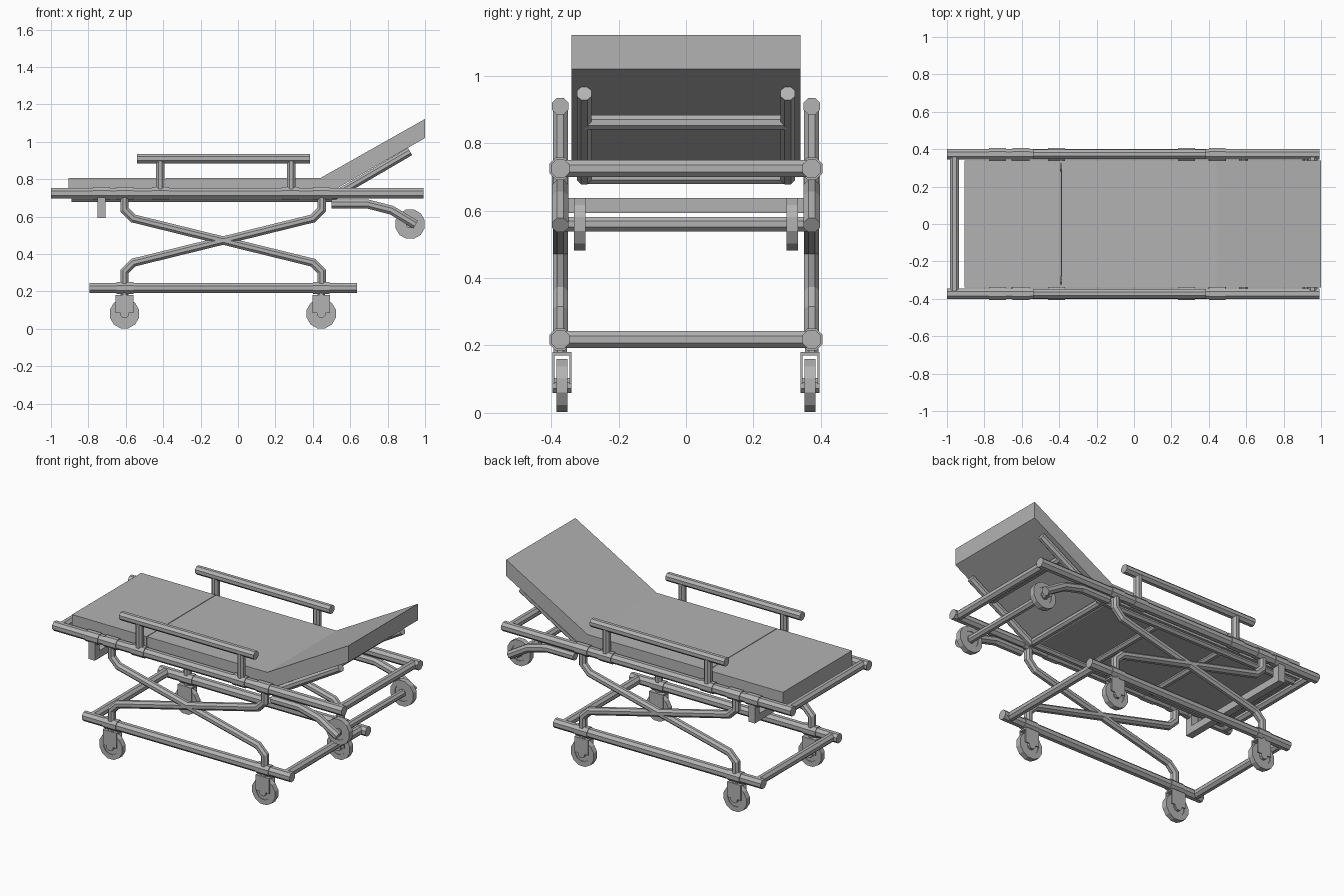
import bpy, bmesh, math
from mathutils import Vector

if "Cube" in bpy.data.objects:
    bpy.data.objects.remove(bpy.data.objects["Cube"])

GREY = bpy.data.materials.new("plain grey")
GREY.diffuse_color = (0.45, 0.45, 0.45, 1)
GREY.use_nodes = True
GREY.node_tree.nodes["Principled BSDF"].inputs["Base Color"].default_value = GREY.diffuse_color


def finish(name, bm):
    bmesh.ops.recalc_face_normals(bm, faces=bm.faces)
    mesh = bpy.data.meshes.new(name)
    bm.to_mesh(mesh)
    bm.free()
    mesh.materials.append(GREY)
    ob = bpy.data.objects.new(name, mesh)
    bpy.context.collection.objects.link(ob)
    return ob


def tube(name, pts, r, sides=8):
    """Mitred flat-sided tube along a planar path."""
    pts = [Vector(p) for p in pts]
    d0 = pts[-1] - pts[0]
    n = Vector((1, 0, 0)) if abs(d0.y) > 1e-4 else Vector((0, 1, 0))
    bm = bmesh.new()
    rings = []
    for i, p in enumerate(pts):
        a = (p - pts[max(i - 1, 0)]).normalized()
        b = (pts[min(i + 1, len(pts) - 1)] - p).normalized()
        t = (a + b).normalized()
        stretch = 1 / max(t.dot(b if b.length else a), 0.3)
        side = t.cross(n) * stretch
        ring = []
        for k in range(sides):
            ang = 2 * math.pi * (k + 0.5) / sides
            ring.append(bm.verts.new(p + r * (math.cos(ang) * n + math.sin(ang) * side)))
        rings.append(ring)
    for r0, r1 in zip(rings, rings[1:]):
        for k in range(sides):
            j = (k + 1) % sides
            bm.faces.new((r0[k], r0[j], r1[j], r1[k]))
    bm.faces.new(rings[0])
    bm.faces.new(rings[-1])
    return finish(name, bm)


def prism(name, profile, y0, y1):
    """Extrude an x/z outline from y0 to y1."""
    bm = bmesh.new()
    f = bm.faces.new([bm.verts.new((x, y0, z)) for x, z in profile])
    ext = bmesh.ops.extrude_face_region(bm, geom=[f])
    vs = [v for v in ext["geom"] if isinstance(v, bmesh.types.BMVert)]
    bmesh.ops.translate(bm, verts=vs, vec=(0, y1 - y0, 0))
    return finish(name, bm)


def box(name, x0, x1, y0, y1, z0, z1):
    return prism(name, [(x0, z0), (x1, z0), (x1, z1), (x0, z1)], y0, y1)


def wheel(name, x, y, z, r=0.081, w=0.034, sides=12):
    """Tyre lathed around y with a recessed disc and a hub."""
    prof = [(0.02, 0.5), (0.024, 0.5), (0.024, 0.36), (0.05, 0.36), (0.05, 0.5), (r, 0.5)]
    prof = prof + [(a, -b) for a, b in reversed(prof)]
    bm = bmesh.new()
    rings = []
    for k in range(sides):
        ang = 2 * math.pi * (k + 0.5) / sides
        rings.append([bm.verts.new((x + a * math.cos(ang), y + b * w, z + a * math.sin(ang)))
                      for a, b in prof])
    for k in range(sides):
        p, q = rings[k], rings[(k + 1) % sides]
        for i in range(len(prof) - 1):
            bm.faces.new((p[i], p[i + 1], q[i + 1], q[i]))
    bm.faces.new([g[0] for g in rings])
    bm.faces.new([g[-1] for g in rings])
    return finish(name, bm)


Y = 0.373          # side frame plane
TOP, LOW = 0.725, 0.218
CX = -0.08         # middle of the crossed legs

for s, tag in ((-1, "front"), (1, "back")):
    y = s * Y

    def path(*xz, yy=y):
        return [(x, yy, z) for x, z in xz]

    # long rails
    tube(f"{tag}_top_rail", path((-1, TOP), (0.992, TOP)), 0.030)
    tube(f"{tag}_lower_rail", path((-0.795, LOW), (0.635, LOW)), 0.030)

    # clamps around the rails
    for x in (-0.73, -0.605, -0.415, 0.28, 0.445):
        tube(f"{tag}_top_clamp", path((x - 0.045, TOP), (x + 0.045, TOP)), 0.035)
    for x in (-0.605, 0.445):
        tube(f"{tag}_lower_clamp", path((x - 0.045, LOW), (x + 0.045, LOW)), 0.035)

    # crossed bent legs
    for m in (-1, 1):
        half = [(0.527, 0.235), (0.527, 0.165), (0.48, 0.118)]
        pts = [(CX + m * a, 0.472 + b) for a, b in half]
        pts += [(CX - m * a, 0.472 - b) for a, b in reversed(half)]
        tube(f"{tag}_crossed_leg", path(*pts), 0.024)

    # guard rail and posts
    tube(f"{tag}_guard_rail", path((-0.54, 0.91), (0.385, 0.91)), 0.027)
    for x in (-0.415, 0.285):
        tube(f"{tag}_guard_post", path((x, TOP), (x, 0.91)), 0.024)

    # bent arm and loading wheel at the head end
    tube(f"{tag}_loading_arm",
         path((0.50, 0.668), (0.69, 0.668), (0.82, 0.635), (0.95, 0.557)), 0.026)
    wheel(f"{tag}_loading_wheel", 0.92, s * 0.315, 0.56)

    # tube carrying the mattress and backrest
    tube(f"{tag}_support_tube",
         path((-0.89, 0.70), (0.495, 0.70), (0.92, 0.948), yy=s * 0.302), 0.024)

    # foot bracket hanger
    box(f"{tag}_foot_hanger", -0.752, -0.708, y - 0.024, y + 0.024, 0.595, TOP)

    # casters
    for x in (-0.607, 0.445):
        wheel("caster_wheel", x, s * 0.368, 0.081)
        for d in (-1, 1):
            yc = s * 0.368 + d * 0.025
            box("caster_fork_side", x - 0.047, x + 0.047, yc - 0.003, yc + 0.003, 0.085, 0.18)
        box("caster_fork_top", x - 0.047, x + 0.047, s * 0.368 - 0.028, s * 0.368 + 0.028, 0.17, 0.18)
        tube("caster_axle", [(x, s * 0.368 - 0.028, 0.081), (x, s * 0.368 + 0.028, 0.081)], 0.024)
        tube("caster_stem", path((x, 0.175), (x, LOW)), 0.022)

# cross bars: name, x, z, half width, radius
for name, x, z, w, r in (
        ("foot_end_bar", -0.96, TOP, Y, 0.027), ("head_end_bar", 0.955, TOP, Y, 0.027),
        ("lower_foot_bar", -0.75, LOW, Y, 0.027), ("lower_head_bar", 0.585, LOW, Y, 0.027),
        ("loading_axle", 0.92, 0.56, Y, 0.023), ("backrest_bar", 0.775, 0.862, 0.30, 0.023),
        ("bed_bar_head", 0.48, 0.70, 0.30, 0.023), ("bed_bar_middle", 0.08, 0.70, 0.30, 0.023),
        ("bed_bar_knee", -0.37, 0.70, 0.30, 0.023), ("bed_bar_foot", -0.86, 0.70, 0.30, 0.023)):
    tube(name, [(x, -w, z), (x, w, z)], r)
box("foot_bracket_bar", -0.752, -0.708, -0.397, 0.397, 0.593, 0.638)

# mattress in three sections
box("mattress_foot", -0.905, -0.392, -0.34, 0.34, 0.70, 0.806)
box("mattress_seat", -0.388, 0.44, -0.34, 0.34, 0.70, 0.806)
prism("mattress_backrest",
      [(0.44, 0.70), (0.46, 0.712), (1.0, 1.02), (1.0, 1.122), (0.44, 0.806)], -0.34, 0.34)
